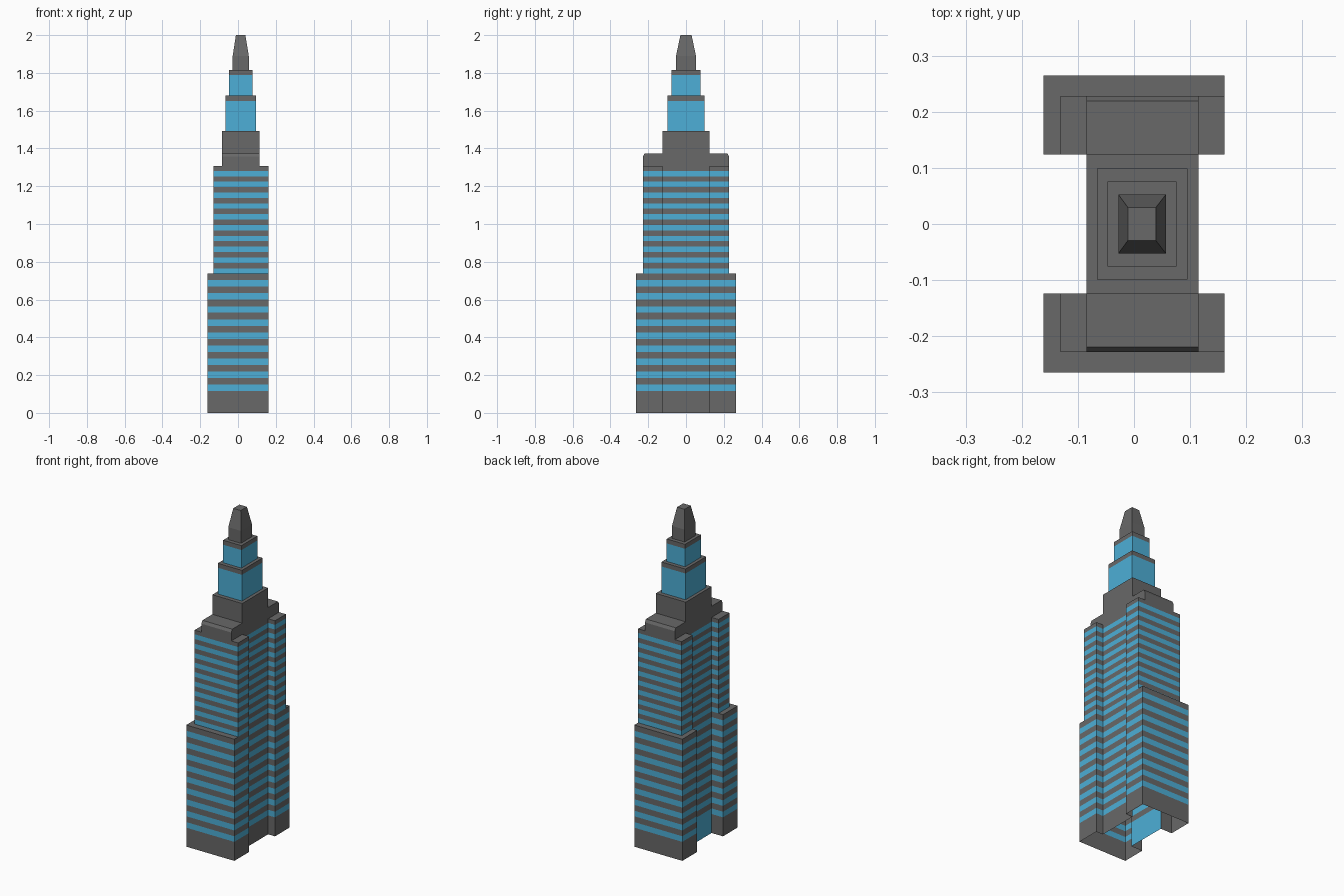
import bpy, bmesh

if "Cube" in bpy.data.objects:
    bpy.data.objects.remove(bpy.data.objects["Cube"])


def material(name, color):
    m = bpy.data.materials.new(name)
    m.diffuse_color = color
    m.use_nodes = True
    m.node_tree.nodes["Principled BSDF"].inputs["Base Color"].default_value = m.diffuse_color
    return m


GREY = material("grey_stone", (0.14, 0.14, 0.14, 1))
BLUE = material("blue_glass", (0.075, 0.43, 0.68, 1))


def h_plan(x0, x1, y):
    """H-shaped floor plan: two wings joined by a narrower core."""
    c0, c1, yi = -0.085, 0.115, 0.124
    return [(x0, -y), (x1, -y), (x1, -yi), (c1, -yi), (c1, yi), (x1, yi),
            (x1, y), (x0, y), (x0, yi), (c0, yi), (c0, -yi), (x0, -yi)]


def rect(x0, x1, y):
    return [(x0, -y), (x1, -y), (x1, y), (x0, y)]


def loft(name, rings, glass=(), extra_glass=()):
    """Stack of (plan, z) rings, open below and capped on top.
    glass: ring indices whose wall above is glazed; extra_glass: (ring, side)."""
    bm = bmesh.new()
    loops = [[bm.verts.new((x, y, z)) for x, y in plan] for plan, z in rings]
    n = len(loops[0])
    for i in range(len(loops) - 1):
        a, b = loops[i], loops[i + 1]
        for j in range(n):
            k = (j + 1) % n
            f = bm.faces.new((a[j], a[k], b[k], b[j]))
            f.material_index = int(i in glass or (i, j) in extra_glass)
    bm.faces.new(loops[-1])
    flat = [f for f in bm.faces if f.calc_area() < 1e-8]
    bmesh.ops.delete(bm, geom=flat, context='FACES_ONLY')
    bmesh.ops.remove_doubles(bm, verts=bm.verts, dist=1e-5)
    return finish(name, bm)


def finish(name, bm):
    me = bpy.data.meshes.new(name)
    bm.to_mesh(me)
    bm.free()
    me.materials.append(GREY)
    me.materials.append(BLUE)
    ob = bpy.data.objects.new(name, me)
    bpy.context.collection.objects.link(ob)
    return ob


# Striped tower: wide lower block, ledge, then set-back upper block
low, up = h_plan(-0.161, 0.161, 0.265), h_plan(-0.131, 0.161, 0.2285)
rings, glass = [(low, 0)], []
for i in range(9):
    z = 0.115 + i * 0.0692
    glass.append(len(rings))
    rings += [(low, z), (low, z + 0.034)]
rings += [(low, 0.737)]
for i in range(10):
    z = 0.737 + i * 0.0573
    glass.append(len(rings))
    rings += [(up, z), (up, z + 0.0285)]
rings.append((up, 1.306))
# the lobby on the left side of the core is glazed
loft("striped_tower", rings, glass, [(0, 9)])

# Stepped crown with chamfered shoulders, a profile extruded across the core
half = [(0.2285, 1.306), (0.2285, 1.357), (0.219, 1.374), (0.124, 1.374), (0.124, 1.493)]
profile = half + [(-y, z) for y, z in reversed(half)]
bm = bmesh.new()
left, right = ([bm.verts.new((x, y, z)) for y, z in profile] for x in (-0.085, 0.115))
bm.faces.new(left)
bm.faces.new(right)
for j in range(len(profile) - 1):
    bm.faces.new((left[j], left[j + 1], right[j + 1], right[j]))
bmesh.ops.recalc_face_normals(bm, faces=bm.faces)
finish("shoulder_crown", bm)

# Two glazed tiers with grey parapets
for name, plan, zs in (
        ("lower_glass_tier", rect(-0.066, 0.0955, 0.099), (1.493, 1.652, 1.679)),
        ("upper_glass_tier", rect(-0.047, 0.076, 0.076), (1.679, 1.788, 1.815))):
    loft(name, [(plan, z) for z in zs], glass=[0])

# Tapered spire
base = rect(-0.028, 0.057, 0.0527)
loft("spire", [(base, 1.815), (base, 1.89), (rect(-0.011, 0.039, 0.0295), 2.0)])
